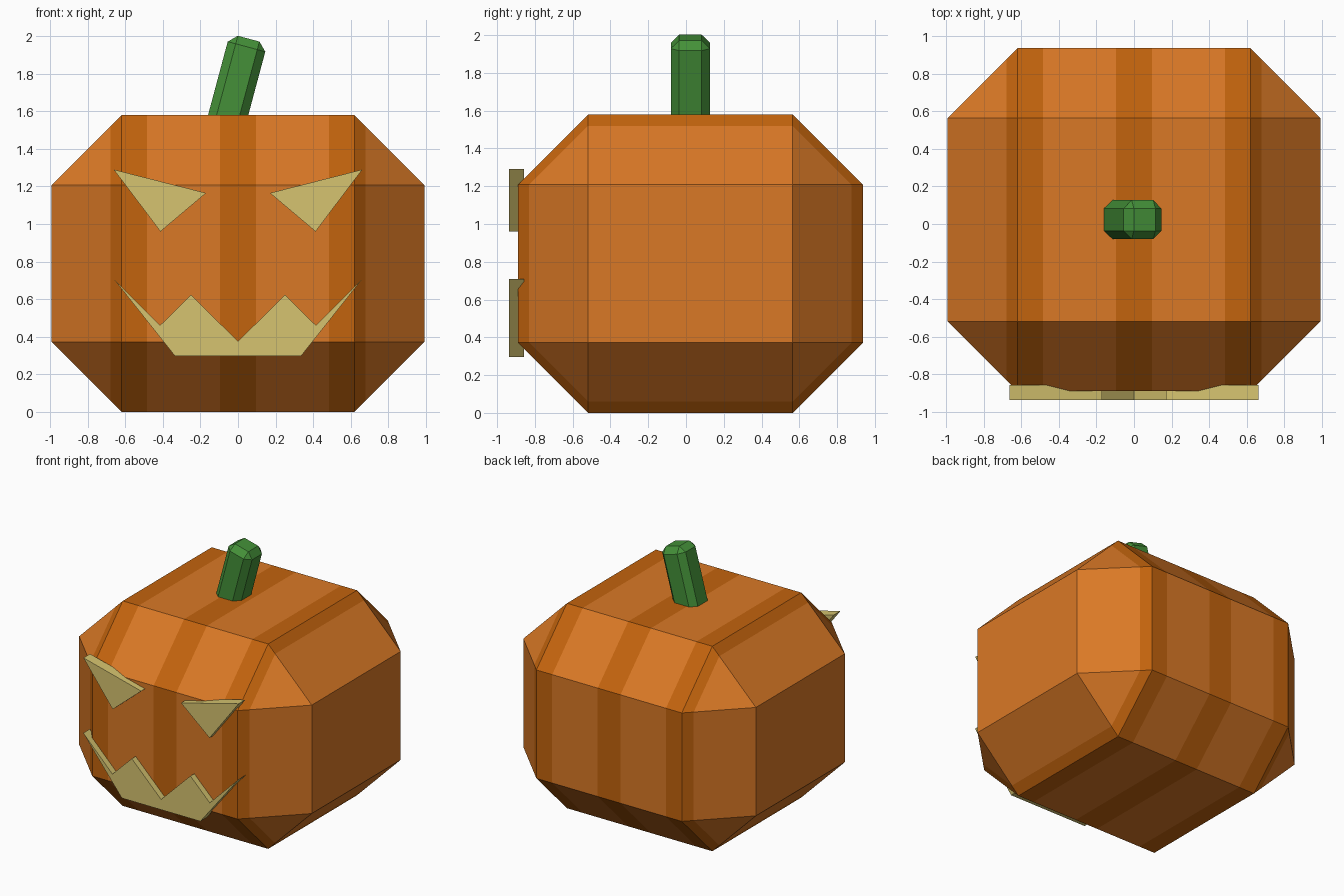
import bpy
import bmesh
from math import radians
from mathutils import Matrix, Vector

cube = bpy.data.objects.get("Cube")
if cube:
    bpy.data.objects.remove(cube, do_unlink=True)


def material(name, color):
    mat = bpy.data.materials.new(name)
    mat.use_nodes = True
    mat.diffuse_color = (*color, 1)
    mat.node_tree.nodes["Principled BSDF"].inputs["Base Color"].default_value = (*color, 1)
    return mat


orange = material("orange", (0.70, 0.19, 0.019))
dark_orange = material("dark orange", (0.54, 0.125, 0.004))
green = material("stem green", (0.058, 0.28, 0.040))
cream = material("pale yellow", (0.67, 0.55, 0.16))


def add_object(name, bm, *mats):
    bmesh.ops.recalc_face_normals(bm, faces=bm.faces)
    mesh = bpy.data.meshes.new(name)
    bm.to_mesh(mesh)
    bm.free()
    for mat in mats:
        mesh.materials.append(mat)
    obj = bpy.data.objects.new(name, mesh)
    bpy.context.collection.objects.link(obj)
    return obj


def chamfered_box(size, center, chamfer, tilt=0):
    bm = bmesh.new()
    bmesh.ops.create_cube(bm, size=1, matrix=Matrix.Diagonal((*size, 1)))
    bmesh.ops.bevel(bm, geom=bm.edges[:], offset=chamfer, segments=1,
                    profile=0.5, affect='EDGES')
    bm.transform(Matrix.Translation(center) @ Matrix.Rotation(radians(tilt), 4, 'Y'))
    return bm


def plate(name, outline, front=-0.937, depth=0.08):
    # Extruded flat outline in the x-z plane
    bm = bmesh.new()
    face = bm.faces.new([bm.verts.new((x, front, z)) for x, z in outline])
    out = bmesh.ops.extrude_face_region(bm, geom=[face], use_keep_orig=True)
    moved = [v for v in out["geom"] if isinstance(v, bmesh.types.BMVert)]
    bmesh.ops.translate(bm, verts=moved, vec=(0, depth, 0))
    return add_object(name, bm, cream)


# Body, cut along the sides of three stripes
stripes = [(-0.68, -0.485), (-0.097, 0.097), (0.485, 0.68)]
body = chamfered_box((1.984, 1.827, 1.58), Vector((0, 0.0235, 0.79)), 0.372)
for stripe in stripes:
    for x in stripe:
        bmesh.ops.bisect_plane(body, geom=body.verts[:] + body.edges[:] + body.faces[:],
                               plane_co=(x, 0, 0), plane_no=(1, 0, 0))
for face in body.faces:
    x = face.calc_center_median().x
    face.material_index = int(any(a < x < b for a, b in stripes))
add_object("body", body, orange, dark_orange)

# Leaning stem
stem = chamfered_box((0.207, 0.207, 0.6), Vector((-0.021, 0.0235, 1.697)), 0.044, 15)
add_object("stem", stem, green)

# Eyes
for side, name in ((1, "left_eye"), (-1, "right_eye")):
    plate(name, [(side * x, z) for x, z in ((0.17, 1.165), (0.662, 1.29), (0.413, 0.96))])

# Jagged grin, mirrored from one half
half = [(0.335, 0.296), (0.664, 0.71), (0.415, 0.46), (0.25, 0.623)]
mirrored = [(-x, z) for x, z in reversed(half)]
plate("mouth", half + [(0, 0.375)] + mirrored)
